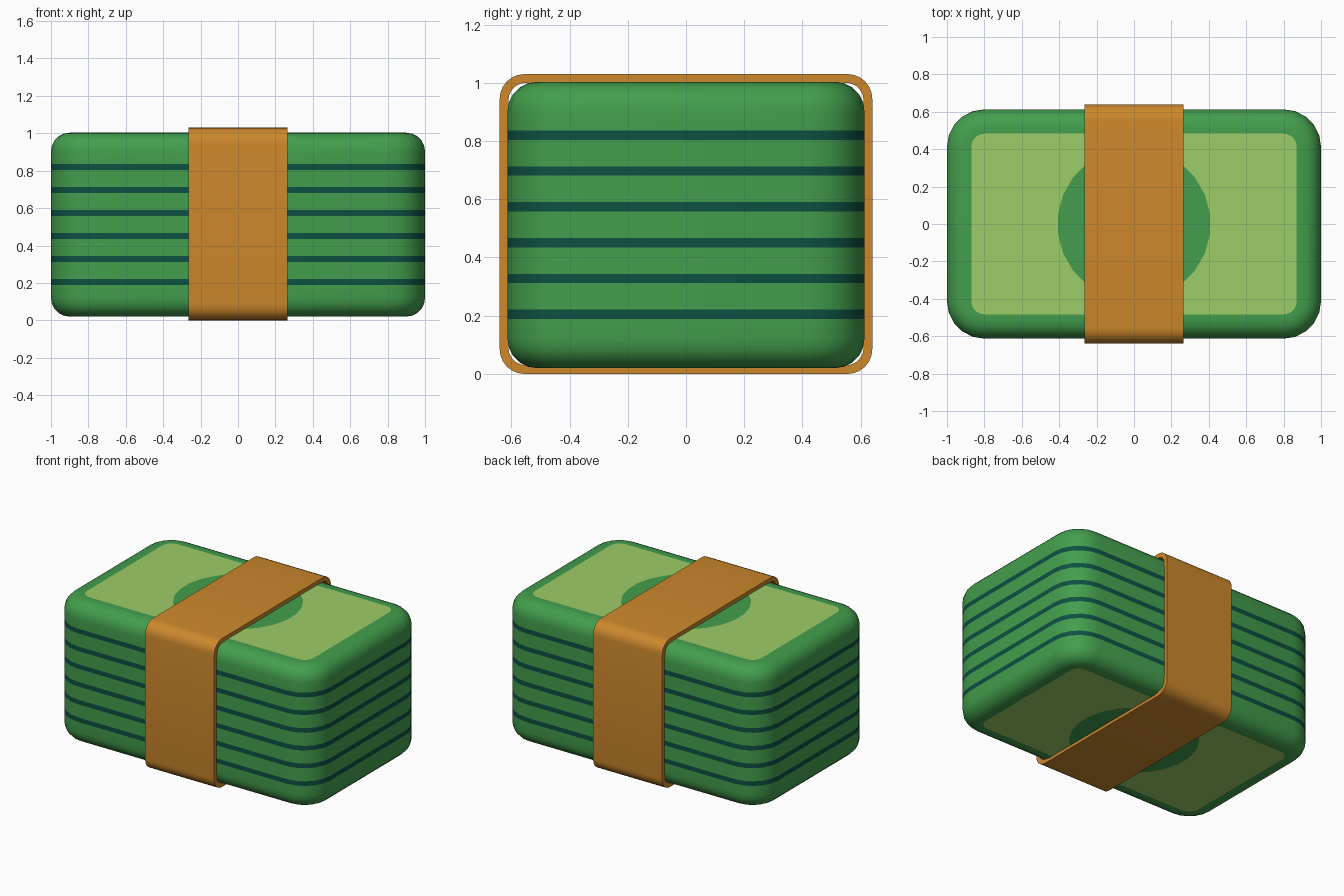
import bpy, bmesh, math

if "Cube" in bpy.data.objects:
    bpy.data.objects.remove(bpy.data.objects["Cube"])


def material(name, rgb):
    lin = [((c / 255 + 0.055) / 1.055) ** 2.4 for c in rgb]
    m = bpy.data.materials.new(name)
    m.diffuse_color = (*lin, 1)
    m.use_nodes = True
    m.node_tree.nodes["Principled BSDF"].inputs["Base Color"].default_value = m.diffuse_color
    return m


GREEN = material("note green", (67, 158, 77))
PALE = material("pale green", (158, 205, 104))
DARK = material("dark green", (14, 80, 66))
ORANGE = material("band orange", (204, 136, 44))


def rounded_rect(hx, hy, r, seg):
    """Counter-clockwise outline of a rounded rectangle."""
    pts = []
    for c, (sx, sy) in enumerate([(1, 1), (-1, 1), (-1, -1), (1, -1)]):
        for k in range(seg + 1):
            a = math.radians(90 * (c + k / seg))
            pts.append((sx * (hx - r) + r * math.cos(a),
                        sy * (hy - r) + r * math.sin(a)))
    return pts


def loft(name, rings, mats, colours, closed=False):
    """Skin a list of equal-length rings; colours gives one index per strip."""
    bm = bmesh.new()
    loops = [[bm.verts.new(p) for p in ring] for ring in rings]
    n = len(loops[0])
    strips = list(zip(loops, loops[1:] + loops[:1]))
    if not closed:
        strips.pop()
    for (a, b), col in zip(strips, colours):
        for i in range(n):
            j = (i + 1) % n
            bm.faces.new((a[i], a[j], b[j], b[i])).material_index = col
    if not closed:
        bm.faces.new(loops[0][::-1])
        bm.faces.new(loops[-1])
    bmesh.ops.recalc_face_normals(bm, faces=bm.faces)
    me = bpy.data.meshes.new(name)
    bm.to_mesh(me)
    bm.free()
    for m in mats:
        me.materials.append(m)
    ob = bpy.data.objects.new(name, me)
    bpy.context.collection.objects.link(ob)
    bpy.ops.object.select_all(action='DESELECT')
    ob.select_set(True)
    bpy.context.view_layer.objects.active = ob
    bpy.ops.object.shade_smooth_by_angle(angle=math.radians(35))
    return ob


# Stack of notes: round medallion, pale panel, rounded rim, striped sides
HX, HY, R, Z0, Z1 = 1.0, 0.613, 0.2, 0.02, 1.003
EDGE, SEG = 0.1, 5


def outline(inset, z):
    return [(x, y, z) for x, y in rounded_rect(HX - inset, HY - inset, R - inset, SEG)]


def medallion(z):
    n = 4 * (SEG + 1)
    return [(0.41 * math.cos((k + 0.5) * math.tau / n),
             0.41 * math.sin((k + 0.5) * math.tau / n), z) for k in range(n)]


rim = [(EDGE * (1 - math.sin(a)), EDGE * (1 - math.cos(a)))
       for a in (math.radians(18 * k) for k in range(6))]
rings = [medallion(Z0), outline(0.13, Z0)]
colours = [1, 0]
for inset, dz in rim:
    rings.append(outline(inset, Z0 + dz))
    colours.append(0)
for s in range(6):
    z = 0.205 + 0.123 * s
    rings += [outline(0, z - 0.016), outline(0, z + 0.016)]
    colours += [2, 0]
for inset, dz in reversed(rim):
    rings.append(outline(inset, Z1 - dz))
    colours.append(0)
rings += [outline(0.13, Z1), medallion(Z1)]
colours[-1] = 0
colours.append(1)
loft("note_stack", rings, [GREEN, PALE, DARK], colours)

# Paper band wrapped around the middle
BX, ZC = 0.265, 0.515
outer = rounded_rect(0.64, 0.515, 0.085, 6)
inner = rounded_rect(0.610, 0.485, 0.06, 6)
sections = [(outer, -BX), (outer, BX), (inner, BX), (inner, -BX)]
loft("paper_band", [[(x, y, z + ZC) for y, z in prof] for prof, x in sections],
     [ORANGE], [0] * 4, closed=True)
